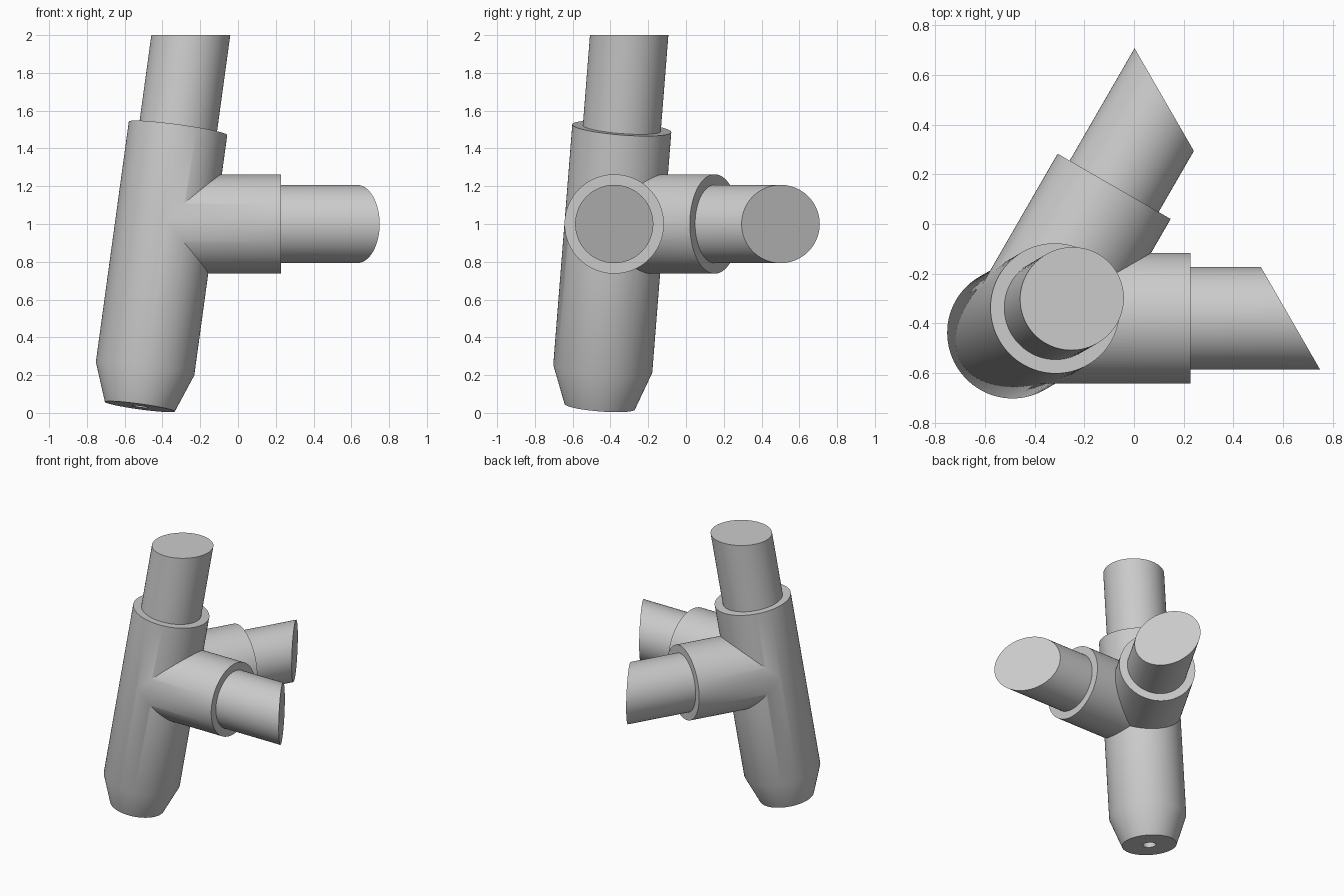
import bpy, bmesh, math
from mathutils import Matrix, Vector

default_cube = bpy.data.objects.get("Cube")
if default_cube:
    bpy.data.objects.remove(default_cube, do_unlink=True)

SEGMENTS = 96
SLEEVE_R, TUBE_R = 0.263, 0.207
NODE = Vector((-0.387, -0.38, 1.0))        # where the three axes meet
BISECTOR = Vector((math.cos(math.radians(30)), math.sin(math.radians(30)), 0))
TILT = math.radians(9)
POST_DIR = BISECTOR * math.sin(TILT) + Vector((0, 0, math.cos(TILT)))
ARM_DIRS = {"left": Vector((1, 0, 0)),
            "back": Vector((math.cos(math.radians(60)), math.sin(math.radians(60)), 0))}

grey = bpy.data.materials.new("light grey")
grey.use_nodes = True
grey.diffuse_color = (0.6, 0.6, 0.6, 1)
grey.node_tree.nodes["Principled BSDF"].inputs["Base Color"].default_value = grey.diffuse_color


def turned(name, profile, direction, cut=None):
    """Revolve (radius, distance) points about an axis through the node; cut = (point, normal)."""
    bm = bmesh.new()
    verts = [bm.verts.new((r, 0, d)) for r, d in profile]
    edges = [bm.edges.new(pair) for pair in zip(verts, verts[1:])]
    bmesh.ops.spin(bm, geom=verts + edges, cent=(0, 0, 0), axis=(0, 0, 1),
                   angle=math.tau, steps=SEGMENTS, use_merge=True)
    bmesh.ops.remove_doubles(bm, verts=bm.verts, dist=1e-5)
    turn = direction.to_track_quat("Z", "Y").to_matrix().to_4x4()
    bm.transform(Matrix.Translation(NODE) @ turn)
    if cut:
        geom = bm.verts[:] + bm.edges[:] + bm.faces[:]
        bmesh.ops.bisect_plane(bm, geom=geom, plane_co=cut[0], plane_no=cut[1], clear_outer=True)
        bmesh.ops.holes_fill(bm, edges=[e for e in bm.edges if e.is_boundary])
    bmesh.ops.recalc_face_normals(bm, faces=bm.faces)
    mesh = bpy.data.meshes.new(name)
    bm.to_mesh(mesh)
    bm.free()
    mesh.materials.append(grey)
    obj = bpy.data.objects.new(name, mesh)
    bpy.context.collection.objects.link(obj)
    return obj


def activate(obj):
    bpy.ops.object.select_all(action="DESELECT")
    obj.select_set(True)
    bpy.context.view_layer.objects.active = obj


def smooth(obj):
    activate(obj)
    bpy.ops.object.shade_smooth_by_angle(angle=math.radians(30))


def rod(radius, start, end):
    return [(0, start), (radius, start), (radius, end), (0, end)]


# Socket body: tilted post sleeve with tapered foot and a blind screw hole
body = turned("socket_body", [(0, -0.83), (0.045, -0.83), (0.045, -0.979), (0.187, -0.979),
                              (SLEEVE_R, -0.775), (SLEEVE_R, 0.513), (0, 0.513)], POST_DIR)

# Side sleeves, joined into the body
for side, direction in ARM_DIRS.items():
    sleeve = turned(side + "_sleeve", rod(SLEEVE_R, 0, 0.614), direction)
    activate(body)
    join = body.modifiers.new("join", "BOOLEAN")
    join.operation, join.solver, join.object = "UNION", "EXACT", sleeve
    bpy.ops.object.modifier_apply(modifier=join.name)
    bpy.data.objects.remove(sleeve, do_unlink=True)
smooth(body)

# Tubes in the sleeves: the post is cut level, the arms share one upright mitre plane
smooth(turned("post_tube", rod(TUBE_R, 0.4, 1.2), POST_DIR,
              (Vector((0, 0, 2)), Vector((0, 0, 1)))))
for side, direction in ARM_DIRS.items():
    smooth(turned(side + "_tube", rod(TUBE_R, 0.5, 1.4), direction,
                  (BISECTOR * 0.356, BISECTOR)))
